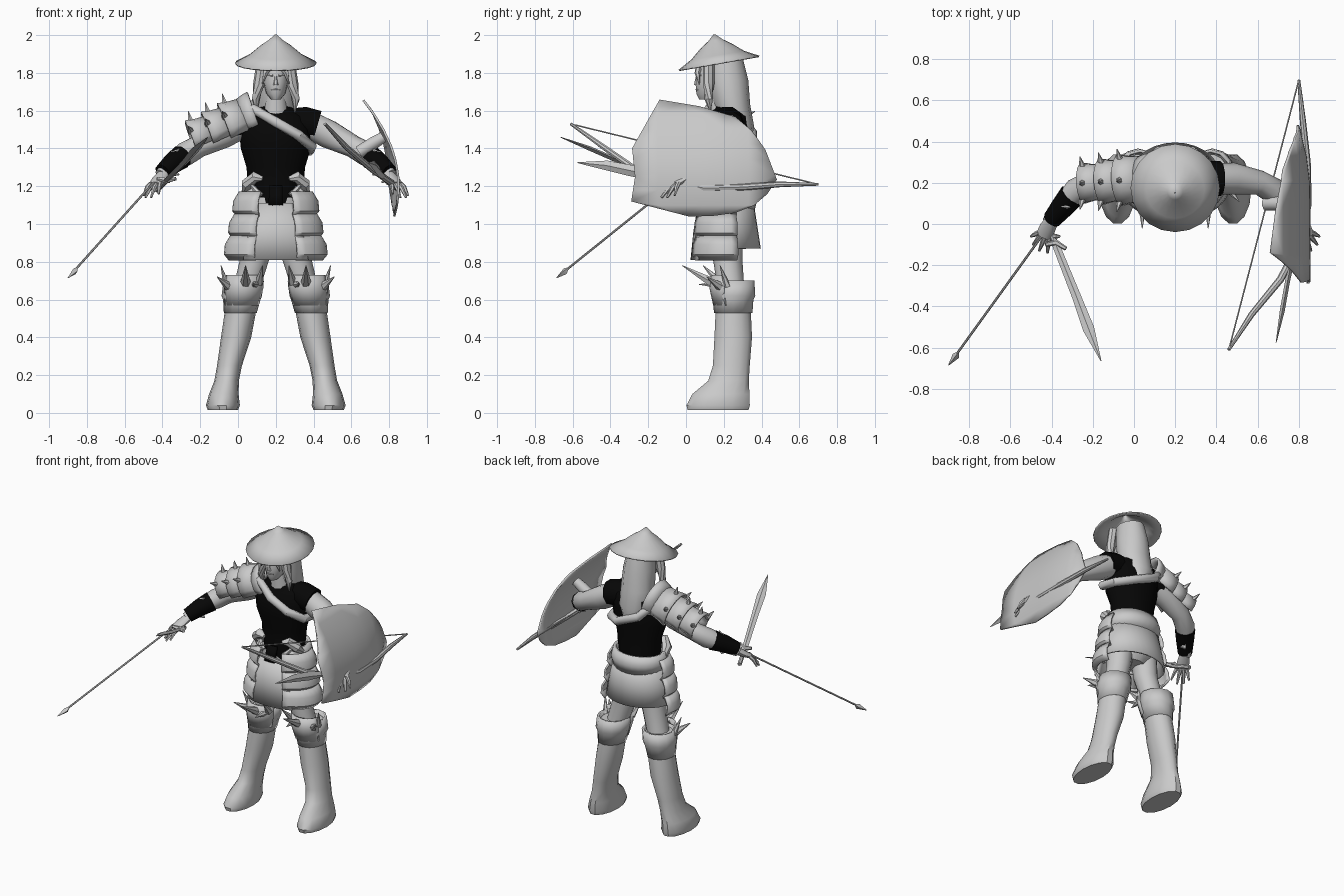
import bpy
import bmesh
import math
from mathutils import Vector

default_cube = bpy.data.objects.get("Cube")
if default_cube:
    bpy.data.objects.remove(default_cube, do_unlink=True)

# The body is symmetric about this plane, and every object has its origin there
CENTRE_LINE = 0.2
UP = Vector((0, 0, 1))


def make_material(name, value):
    material = bpy.data.materials.new(name)
    material.use_nodes = True
    colour = (value, value, value, 1)
    material.diffuse_color = colour
    material.node_tree.nodes["Principled BSDF"].inputs["Base Color"].default_value = colour
    return material


GREY = make_material("light grey", .59)
BLACK = make_material("black cloth", .002)


def finish(name, bm, material, mirrored=False, thickness=0, sharp_angle=40):
    """Turn a bmesh into a smooth shaded object with its modifiers."""
    bmesh.ops.recalc_face_normals(bm, faces=bm.faces)
    mesh = bpy.data.meshes.new(name)
    bm.to_mesh(mesh)
    bm.free()
    mesh.materials.append(material)
    mesh.polygons.foreach_set("use_smooth", [True] * len(mesh.polygons))
    mesh.set_sharp_from_angle(angle=math.radians(sharp_angle))
    obj = bpy.data.objects.new(name, mesh)
    obj.location.x = CENTRE_LINE
    bpy.context.collection.objects.link(obj)
    if thickness:
        solidify = obj.modifiers.new("thickness", "SOLIDIFY")
        solidify.thickness = thickness
        solidify.offset = 0
    if mirrored:
        mirror = obj.modifiers.new("mirror", "MIRROR")
        mirror.use_mirror_merge = False
    return obj


def loft(name, sections, material=GREY, sides=12, upright=True, arc=None, **options):
    """Skin elliptical sections (x, y, z, radius[, second radius]).
    Upright sections lie flat; others face along the path. An arc leaves the shell open."""
    bm = bmesh.new()
    centres = [Vector(section[:3]) for section in sections]
    start, end = [math.radians(angle) for angle in (arc or (0, 360))]
    count = sides + 1 if arc else sides
    rings = []
    for i, section in enumerate(sections):
        across, along = Vector((1, 0, 0)), Vector((0, 1, 0))
        if not upright:
            tangent = centres[min(i + 1, len(centres) - 1)] - centres[max(i - 1, 0)]
            tangent.normalize()
            across = tangent.cross(UP).normalized()
            along = across.cross(tangent)
        ring = []
        for k in range(count):
            angle = start + (end - start) * k / sides
            offset = across * math.cos(angle) * section[3] + along * math.sin(angle) * section[-1]
            ring.append(bm.verts.new(centres[i] + offset))
        rings.append(ring)
    for lower, upper in zip(rings, rings[1:]):
        for k in range(sides):
            j = (k + 1) % count
            bm.faces.new((lower[k], lower[j], upper[j], upper[k]))
    if not arc and not options.get("thickness"):
        bm.faces.new(rings[0])
        bm.faces.new(rings[-1])
    return finish(name, bm, material, **options)


def tube(name, sections, material=GREY, sides=10, **options):
    return loft(name, sections, material, sides, upright=False, **options)


def spike(name, base, tip, radius=.02, **options):
    tube(name, [(*base, radius), (*tip, .002)], sides=6, **options)


# Hat, tilted slightly forward
tube("straw_hat", [(0, .15, 2, .003), (0, .155, 1.97, .035), (0, .16, 1.94, .08),
                   (0, .168, 1.89, .14), (0, .175, 1.85, .215)], sides=20, thickness=.008)

# Head, face and hair
loft("head", [(0, .11, 1.66, .025, .04), (0, .12, 1.69, .05, .065), (0, .13, 1.75, .065, .08),
              (0, .14, 1.8, .07, .085), (0, .15, 1.88, .07, .08)], sides=16)
loft("neck", [(0, .19, 1.58, .07), (0, .17, 1.72, .05)])
loft("nose", [(0, .052, 1.735, .014, .012), (0, .056, 1.75, .012, .013), (0, .06, 1.79, .007)], sides=6)
tube("lips", [(-.025, .065, 1.71, .005), (0, .058, 1.712, .008), (.025, .065, 1.71, .005)], sides=6)
tube("brow", [(.015, .056, 1.785, .006), (.05, .08, 1.79, .006)], sides=6, mirrored=True)
loft("long_hair", [(0, .2, 1.88, .08, .1), (0, .22, 1.76, .1, .11), (0, .24, 1.63, .11, .1),
                   (0, .28, 1.52, .1, .08), (0, .31, 1.45, .06, .04)])
tube("hair_side_lock", [(.07, .12, 1.87, .03), (.09, .12, 1.74, .03), (.105, .12, 1.66, .022),
                        (.1, .13, 1.59, .004)], sides=8, mirrored=True)
tube("fringe", [(.02, .075, 1.85, .02), (.055, .06, 1.8, .015), (.07, .07, 1.74, .003)],
     sides=6, mirrored=True)

# Black shirt with short sleeves
loft("shirt", [(0, .22, 1.1, .13, .11), (0, .22, 1.24, .15, .11), (0, .22, 1.3, .155, .11),
               (0, .21, 1.4, .185, .13), (0, .21, 1.5, .195, .13), (0, .22, 1.57, .17, .11),
               (0, .22, 1.61, .1, .08), (0, .2, 1.64, .06, .06)], BLACK, sides=16)
tube("sleeve", [(.08, .22, 1.54, .075), (.15, .22, 1.54, .085), (.22, .22, 1.52, .085)],
     BLACK, mirrored=True)

# Rolled sash across the chest and back
tube("shoulder_sash", [(-.13, .24, 1.63, .025), (-.12, .12, 1.61, .025), (0, .07, 1.54, .028),
                       (.12, .08, 1.47, .028), (.19, .16, 1.41, .028), (.18, .27, 1.39, .028),
                       (.08, .35, 1.41, .028), (-.08, .35, 1.48, .028), (-.15, .29, 1.56, .028),
                       (-.13, .2, 1.63, .025)])

# Arms, bracers and hands
tube("arm", [(.17, .22, 1.53, .075), (.28, .22, 1.475, .078), (.41, .2, 1.41, .06),
             (.48, .16, 1.37, .064), (.54, .1, 1.33, .05), (.61, .02, 1.26, .032)], mirrored=True)
tube("bracer", [(.5, .14, 1.355, .064), (.55, .08, 1.32, .056), (.6, .02, 1.275, .045)],
     BLACK, mirrored=True)
for height in (-.05, .05):
    spike("bracer_tie", (.54, .09, 1.32 + height), (.51, .08, 1.33 + height * 1.4), mirrored=True)
tube("palm", [(.59, .03, 1.27, .03, .025), (.62, -.02, 1.235, .04, .022),
              (.64, -.06, 1.21, .038, .016)], mirrored=True)
finger_tips = [(.7, -.06, 1.15), (.69, -.1, 1.14), (.66, -.13, 1.14), (.62, -.14, 1.16), (.56, -.06, 1.22)]
for number, tip in enumerate(finger_tips):
    knuckle = Vector((.66 - .016 * number, -.04 - .005 * number, 1.215))
    middle = knuckle.lerp(Vector(tip), .5) + UP * .012
    tube("finger", [(*knuckle, .013), (*middle, .012), (*tip, .006)], sides=6, mirrored=True)

# Layered shoulder guard on the right arm
tube("shoulder_guard_collar", [(-.11, .22, 1.58, .12), (-.14, .22, 1.57, .115), (-.18, .22, 1.56, .1)],
     arc=(-40, 220), thickness=.015)
shoulder, upper_arm = Vector((-.16, .22, 1.56)), Vector((-.43, .2, 1.46))
for layer in range(3):
    near = shoulder.lerp(upper_arm, layer / 3)
    far = shoulder.lerp(upper_arm, (layer + 1.2) / 3)
    size = .105 - .013 * layer
    tube("shoulder_guard_plate", [(*near, size), (*near.lerp(far, .6), size + .006), (*far, size + .016)],
         arc=(-35, 215), thickness=.012, sharp_angle=30)
    for side in (-1, 0, 1):
        outward = Vector((0, side, 1 - .5 * abs(side))).normalized()
        spike("shoulder_spike", far + outward * size, far + outward * (size + .065) - Vector((.015, 0, 0)))

# Belt and hip pads
loft("belt", [(0, .22, 1.08, .165, .135), (0, .22, 1.14, .18, .15), (0, .22, 1.2, .165, .13)],
     arc=(-50, 230), sides=20, thickness=.02)
loft("buckle_cloth", [(0, .22, 1.1, .18, .16), (0, .22, 1.2, .16, .13)], BLACK, arc=(-102, -78),
     sides=4, thickness=.02)
tube("hip_pad", [(.16, .18, 1.17, .02), (.15, .14, 1.21, .035), (.11, .11, 1.25, .03),
                 (.07, .1, 1.24, .012)], sides=8, mirrored=True)
spike("hip_strap", (.08, .1, 1.15), (.16, .13, 1.24), mirrored=True)

# Skirt: front panel, back panel and bulging side plates
loft("skirt_front", [(0, .21, 1.11, .16, .14), (0, .21, .96, .24, .165), (0, .21, .81, .29, .18)],
     arc=(-126, -54), sides=8, thickness=.012)
loft("skirt_back", [(0, .22, 1.13, .165, .13), (0, .21, 1, .2, .16), (0, .21, .87, .225, .18)],
     arc=(-10, 190), sides=16, thickness=.012)
loft("hips", [(0, .22, 1.14, .14, .11), (0, .22, .95, .17, .12), (0, .22, .88, .08, .07)])
for layer in range(3):
    top = 1.17 - .115 * layer
    flare = .022 * layer
    loft("skirt_side_plate", [(0, .21, top, .19 + flare, .145 + flare / 2),
                              (0, .21, top - .05, .22 + flare, .165 + flare / 2),
                              (0, .21, top - .1, .225 + flare, .17 + flare / 2),
                              (0, .21, top - .13, .2 + flare, .15 + flare / 2)],
         arc=(-65, 20), sides=8, thickness=.012, mirrored=True)

# Legs and boots
loft("thigh", [(.09, .22, 1, .085), (.11, .22, .82, .078), (.16, .24, .64, .07)], mirrored=True)
loft("boot", [(.28, .17, .015, .08, .165), (.28, .17, .04, .09, .172), (.275, .185, .1, .078, .155),
              (.26, .225, .17, .065, .11), (.245, .24, .25, .066, .1), (.21, .25, .4, .08, .102),
              (.185, .25, .55, .083, .095), (.17, .25, .68, .085, .09)], mirrored=True, sides=14)
loft("boot_cuff", [(.188, .25, .53, .08, .095), (.18, .25, .6, .092, .1), (.18, .255, .62, .1, .105),
                   (.17, .255, .7, .1)], thickness=.014, mirrored=True)
loft("knee_guard", [(.18, .25, .57, .09, .1), (.17, .24, .66, .105, .11), (.165, .24, .73, .1, .1)],
     arc=(-160, -20), sides=8, thickness=.012, mirrored=True)
for base, tip, radius in [((.16, .14, .69), (.16, -.02, .78), .028), ((.25, .18, .67), (.31, .11, .72), .025),
                          ((.09, .18, .69), (.07, .09, .78), .025), ((.26, .22, .67), (.29, .18, .78), .02),
                          ((.11, .16, .68), (.12, .07, .68), .02)]:
    spike("knee_spike", base, tip, radius, mirrored=True)

# Arrow and short sword in the right hand
tube("arrow_shaft", [(-.62, -.02, 1.25, .006), (-1.06, -.63, .76, .006)], sides=6)
tube("arrow_head", [(-1.055, -.625, .765, .006), (-1.065, -.64, .75, .018), (-1.1, -.685, .715, .002)], sides=4)
tube("sword_blade", [(-.58, -.1, 1.23, .018, .01), (-.48, -.35, 1.33, .022, .012),
                     (-.42, -.51, 1.4, .028, .012), (-.36, -.665, 1.46, .002)], sides=4, sharp_angle=20)
tube("sword_guard", [(-.63, -.1, 1.24, .01), (-.58, -.09, 1.23, .016), (-.53, -.12, 1.24, .01)], sides=6)
tube("sword_grip", [(-.58, -.1, 1.23, .014), (-.63, .03, 1.18, .014)], sides=8)

# Bow and dagger in the left hand
bow_end, bow_back = (.26, -.61, 1.53), (.6, .7, 1.21)
tube("bow", [(*bow_end, .008), (.37, -.44, 1.41, .015), (.51, -.27, 1.29, .018), (.61, -.08, 1.22, .018),
             (.645, .1, 1.19, .018), (.64, .3, 1.195, .018), (.62, .5, 1.21, .015), (*bow_back, .007)], sides=8)
tube("bow_string", [(*bow_end, .004), (*bow_back, .004)], sides=5)
tube("dagger", [(.6, .02, 1.21, .012), (.57, -.15, 1.25, .015), (.545, -.28, 1.28, .012, .03),
                (.52, -.42, 1.31, .012, .026), (.49, -.575, 1.325, .002)], sides=4)

# Curved shield, cut into strips and bent inward towards the top and the point
outline = [(-.285, 1.4), (-.14, 1.655), (.07, 1.62), (.26, 1.565), (.35, 1.49), (.42, 1.39), (.48, 1.235),
           (.43, 1.16), (.36, 1.1), (.26, 1.06), (.15, 1.045), (.02, 1.04), (-.29, 1.12), (-.27, 1.25)]
shield = bmesh.new()
shield.faces.new([shield.verts.new((0, y, z)) for y, z in outline])
cuts = [(Vector((0, 0, 1.1 + .08 * k)), UP) for k in range(7)]
cuts += [(Vector((0, -.15 + .12 * k, 0)), Vector((0, 1, 0))) for k in range(5)]
for point, normal in cuts:
    bmesh.ops.bisect_plane(shield, geom=shield.verts[:] + shield.edges[:] + shield.faces[:],
                           plane_co=point, plane_no=normal)
for vert in shield.verts:
    vert.co.x = .65 - .9 * (vert.co.z - 1.2) ** 2 - .5 * max(0, vert.co.y - .15) ** 2
finish("shield", shield, GREY, thickness=.012)
tube("shield_strap", [(.44, .1, 1.38, .035), (.52, .1, 1.43, .035), (.57, .1, 1.46, .03)])
